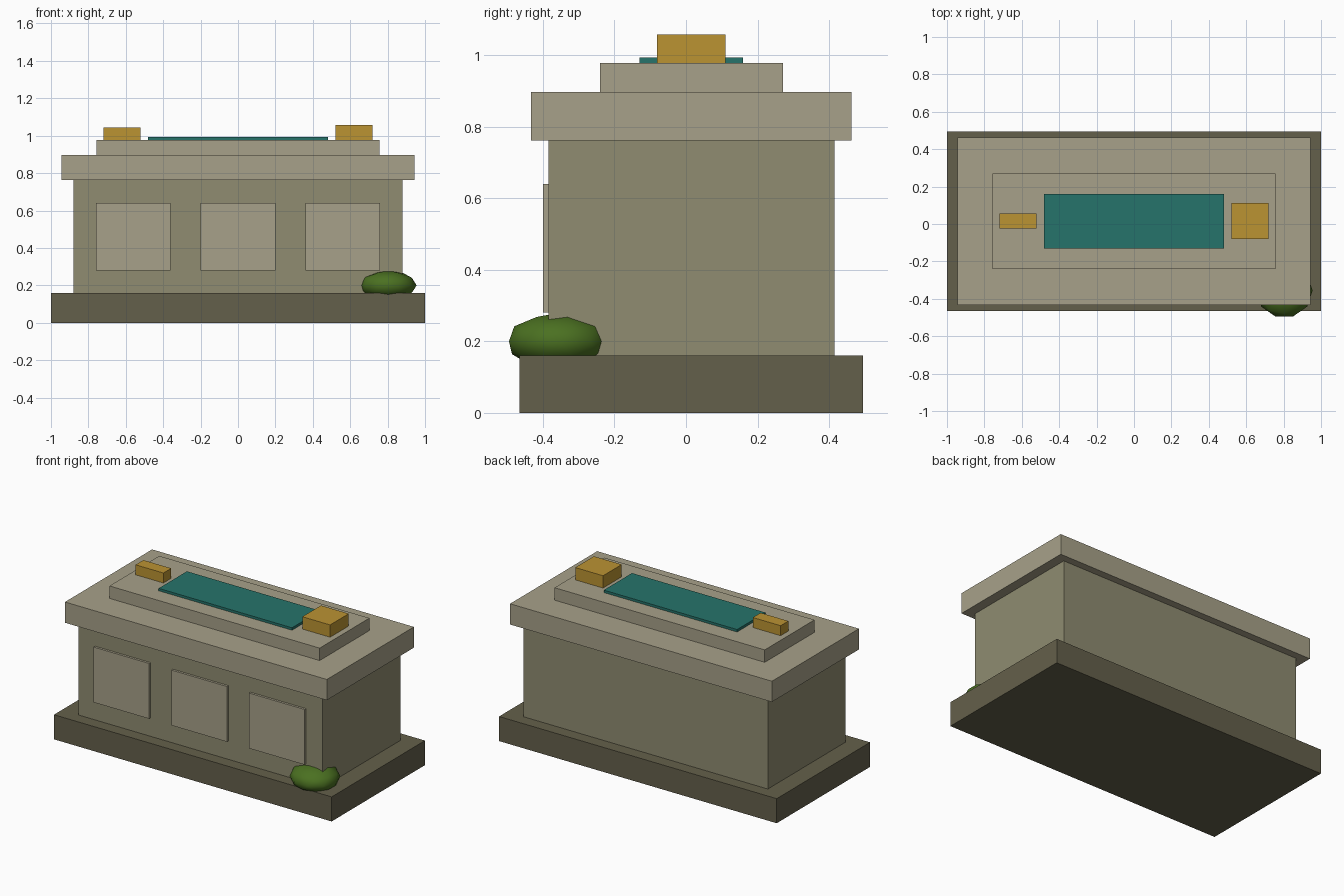
import bpy
from math import pi

if "Cube" in bpy.data.objects:
    bpy.data.objects.remove(bpy.data.objects["Cube"])

CY = 0.015  # shared centre line of the masonry in y


def material(name, rgb):
    # sRGB 0-255 to linear viewport colour
    m = bpy.data.materials.new(name)
    m.diffuse_color = [(c / 255) ** 2.2 for c in rgb] + [1]
    m.use_nodes = True
    m.node_tree.nodes["Principled BSDF"].inputs["Base Color"].default_value = m.diffuse_color
    return m


dark_stone = material("dark_stone", (100, 96, 76))
wall_stone = material("wall_stone", (142, 139, 112))
trim_stone = material("trim_stone", (166, 160, 136))
teal = material("teal", (42, 115, 106))
gold = material("gold", (186, 146, 54))
leaf = material("leaf", (76, 112, 38))


def box(name, x, y, z, mat):
    # x, y, z are (min, max) pairs
    spans = (x, y, z)
    bpy.ops.mesh.primitive_cube_add(size=1, location=[(a + b) / 2 for a, b in spans])
    ob = bpy.context.object
    ob.name = name
    ob.scale = [b - a for a, b in spans]
    bpy.ops.object.transform_apply(location=False, rotation=False, scale=True)
    ob.data.materials.append(mat)
    return ob


def tier(name, half_x, half_y, z, mat, cx=0):
    return box(name, (cx - half_x, cx + half_x), (CY - half_y, CY + half_y), z, mat)


# Stacked masonry
tier("plinth", 1.0, 0.48, (0, 0.16), dark_stone)
tier("body", 0.88, 0.40, (0.16, 0.762), wall_stone)
tier("cornice", 0.943, 0.448, (0.762, 0.897), trim_stone)
tier("top_step", 0.757, 0.256, (0.897, 0.978), trim_stone)

# Inlay and end blocks on top
tier("teal_inlay", 0.48, 0.145, (0.978, 0.994), teal)
tier("gold_block_left", 0.10, 0.04, (0.978, 1.043), gold, -0.62)
tier("gold_block_right", 0.10, 0.096, (0.978, 1.058), gold, 0.62)

# Raised front panels
for i, cx in enumerate((-0.56, 0, 0.56)):
    box(f"front_panel_{i + 1}", (cx - 0.2, cx + 0.2), (-0.40, -0.375), (0.28, 0.64), trim_stone)

# Low bush at the front right corner
bpy.ops.mesh.primitive_ico_sphere_add(subdivisions=2, radius=1, location=(0.803, -0.355, 0.2),
                                      rotation=(0, 0, pi / 2))
bush = bpy.context.object
bush.name = "bush"
bpy.ops.object.transform_apply(location=False, rotation=True, scale=False)
bush.scale = (0.152, 0.147, 0.08)
bpy.ops.object.transform_apply(location=False, rotation=False, scale=True)
bush.data.materials.append(leaf)
bpy.ops.object.shade_smooth()
